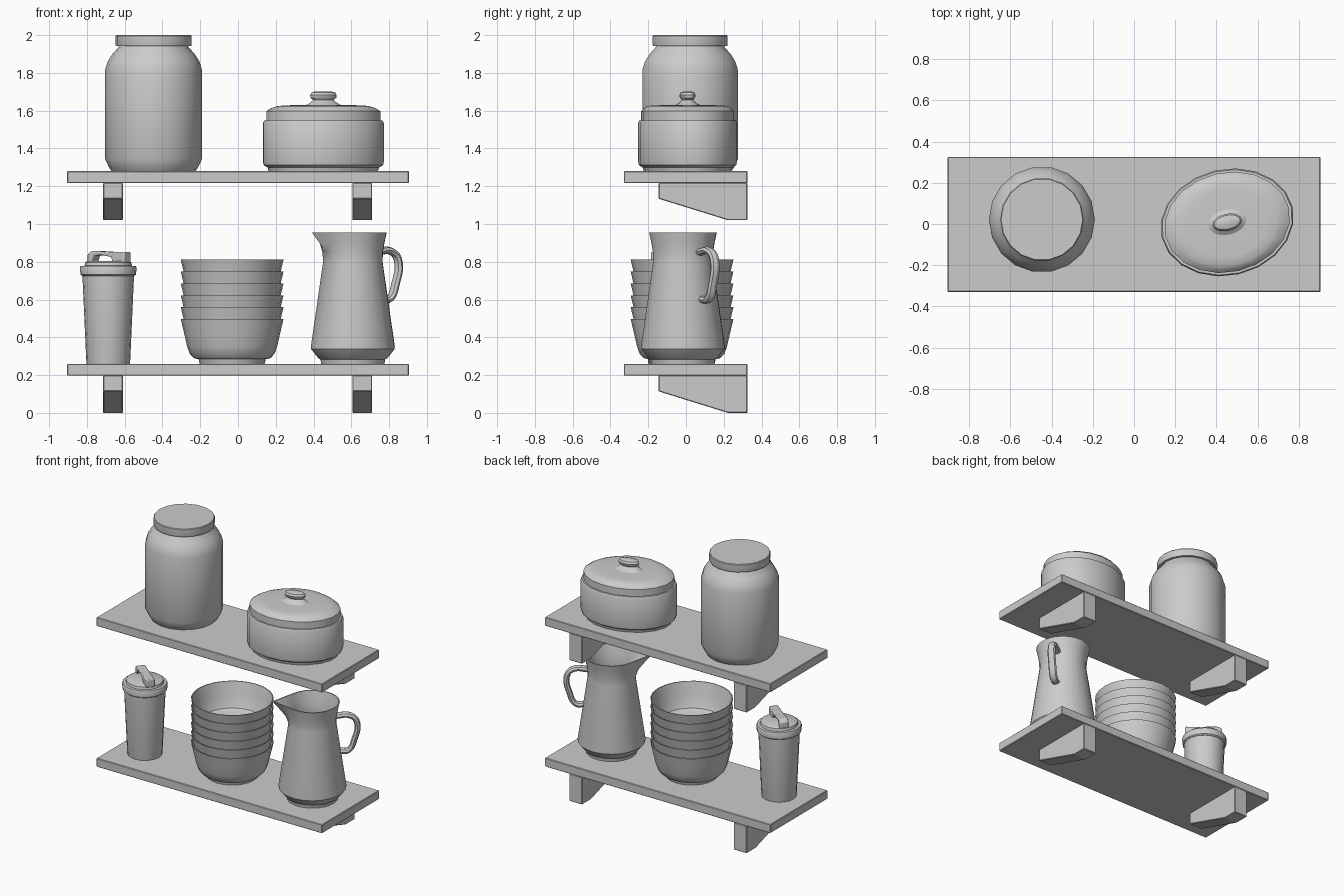
import bpy, bmesh, math
from mathutils import Matrix, Vector

if "Cube" in bpy.data.objects:
    bpy.data.objects.remove(bpy.data.objects["Cube"])


def finish(name, bm, loc=(0, 0, 0), turn=0, smooth=True, bevel=0):
    bmesh.ops.recalc_face_normals(bm, faces=bm.faces)
    mesh = bpy.data.meshes.new(name)
    bm.to_mesh(mesh)
    bm.free()
    if smooth:
        mesh.shade_smooth()
        mesh.set_sharp_from_angle(angle=math.radians(32))
    ob = bpy.data.objects.new(name, mesh)
    bpy.context.collection.objects.link(ob)
    ob.location = loc
    ob.rotation_euler.z = turn
    if bevel:
        mod = ob.modifiers.new("bevel", 'BEVEL')
        mod.width = bevel
        mod.segments = 2 if smooth else 1
    return ob


def lathe(name, profile, loc, sides=20, turn=0, shape=None):
    """Stack rings of (r, z) or (rx, ry, z); both ends are capped."""
    bm = bmesh.new()
    rings = []
    for p in profile:
        rx, ry, z = p if len(p) == 3 else (p[0], p[0], p[1])
        ring = []
        for i in range(sides):
            t = 2 * math.pi * i / sides
            k = shape(t, z) if shape else 1
            ring.append(bm.verts.new((rx * k * math.cos(t), ry * k * math.sin(t), z)))
        rings.append(ring)
    for a, b in zip(rings, rings[1:]):
        for i in range(sides):
            j = (i + 1) % sides
            bm.faces.new((a[i], a[j], b[j], b[i]))
    bm.faces.new(rings[0][::-1])
    bm.faces.new(rings[-1])
    return finish(name, bm, loc, turn)


def prism(name, outline, width, loc, turn=0, smooth=False, bevel=0.004):
    """Extrude a (u, z) outline sideways; u runs along local x."""
    bm = bmesh.new()
    face = bm.faces.new([bm.verts.new((u, -width / 2, z)) for u, z in outline])
    new = bmesh.ops.extrude_face_region(bm, geom=[face])["geom"]
    bmesh.ops.translate(bm, vec=(0, width, 0),
                        verts=[v for v in new if isinstance(v, bmesh.types.BMVert)])
    return finish(name, bm, loc, turn, smooth, bevel)


# Two shelves, each on two tapered brackets
BRACKET = [(-0.145, 0.198), (-0.145, 0.114), (0.222, 0), (0.325, 0), (0.325, 0.198)]
for level, z in (("lower", 0), ("upper", 1.02)):
    prism(level + "_shelf", [(-0.905, 0.197), (0.905, 0.197), (0.905, 0.26), (-0.905, 0.26)],
          0.655, (0, -0.002, z))
    for side, x in (("left", -0.662), ("right", 0.658)):
        prism(f"{level}_{side}_bracket", BRACKET, 0.105, (x, 0, z), math.pi / 2)

# Storage jar and its lid
JAR = (-0.447, 0.022, 0)
lathe("jar", [(0.222, 1.28), (0.236, 1.30), (0.257, 1.345), (0.257, 1.815), (0.243, 1.86),
              (0.218, 1.90), (0.186, 1.935), (0.18, 1.95)], JAR, 18)
lathe("jar_lid", [(0.2, 1.943), (0.202, 1.95), (0.202, 1.995), (0.198, 2.0)], JAR, 18)

# Oval casserole with a lid and knob, turned slightly
DISH, TILT = (0.452, 0.008, 0), math.radians(13)
lathe("casserole", [(0.295, 0.228, 1.28), (0.3, 0.233, 1.298), (0.322, 0.254, 1.312),
                    (0.326, 0.258, 1.33), (0.326, 0.258, 1.535), (0.32, 0.252, 1.547)],
      DISH, 20, TILT)
lathe("casserole_lid", [(0.308, 0.242, 1.54), (0.308, 0.242, 1.597), (0.28, 0.228, 1.614),
                        (0.242, 0.212, 1.625), (0.2, 0.17, 1.628), (0.105, 0.072, 1.631)],
      DISH, 20, TILT)
lathe("casserole_knob", [(0.105, 0.072, 1.625), (0.075, 0.044, 1.64), (0.056, 0.028, 1.657),
                         (0.07, 0.038, 1.668), (0.072, 0.041, 1.682), (0.064, 0.034, 1.696),
                         (0.045, 0.018, 1.702)], DISH, 20, TILT)

# Stack of six open bowls
BOWL = [(0.172, 0), (0.178, 0.024), (0.203, 0.03), (0.224, 0.052), (0.238, 0.09),
        (0.255, 0.165), (0.272, 0.237), (0.266, 0.237), (0.247, 0.165), (0.23, 0.1),
        (0.214, 0.065), (0.18, 0.05)]
for n in range(6):
    lathe(f"bowl_{n + 1}", BOWL, (-0.031, -0.021, 0.26 + n * 0.0628), 24)

# Travel tumbler: cup, collar, cap and flip strap
CUP = (-0.687, -0.085, 0)
lathe("tumbler_cup", [(0.114, 0.26), (0.116, 0.268), (0.137, 0.735)], CUP)
lathe("tumbler_collar", [(0.138, 0.725), (0.147, 0.732), (0.15, 0.77), (0.146, 0.778),
                         (0.126, 0.779), (0.122, 0.797), (0.112, 0.803)], CUP)
STRAP = [(-0.118, 0.795), (-0.118, 0.84), (-0.095, 0.856), (-0.04, 0.856), (0.04, 0.852),
         (0.13, 0.852), (0.13, 0.795), (0.05, 0.795), (0.04, 0.825), (-0.03, 0.836),
         (-0.075, 0.832), (-0.09, 0.795)]
prism("tumbler_strap", STRAP, 0.06, CUP, math.radians(-38), True, 0.006)

# Pitcher: lathed body whose rim is drawn out to a spout on local -x
JUG, AIM = (0.608, -0.016, 0), math.radians(35)


def spout(t, z):
    away = abs(t - math.pi)
    half = math.acos(0.18 / 0.265)
    pull = min(1, max(0, (z - 0.80) / 0.14)) ** 1.5
    return 1 + pull * (math.cos(0) / math.cos(half - away) - 1) if away < half else 1


lathe("pitcher", [(0.168, 0.26), (0.172, 0.283), (0.182, 0.288), (0.222, 0.338), (0.223, 0.352),
                  (0.158, 0.80), (0.16, 0.85), (0.168, 0.9), (0.18, 0.956), (0.172, 0.956),
                  (0.16, 0.9), (0.152, 0.85), (0.15, 0.80), (0.213, 0.36), (0.19, 0.31)],
      JUG, 24, AIM, spout)

# Pitcher handle: a rounded strap swept along a bent path
curve = bpy.data.curves.new("pitcher_handle", 'CURVE')
curve.dimensions = '3D'
curve.bevel_depth, curve.bevel_resolution, curve.resolution_u = 0.02, 2, 5
curve.use_fill_caps = True
line = curve.splines.new('BEZIER')
PATH = [(0.155, 0.852), (0.245, 0.856), (0.29, 0.815), (0.275, 0.68), (0.235, 0.603), (0.18, 0.6)]
line.bezier_points.add(len(PATH) - 1)
for point, (r, z) in zip(line.bezier_points, PATH):
    point.co = (r, 0, z)
    point.handle_left_type = point.handle_right_type = 'AUTO'
handle = bpy.data.objects.new("pitcher_handle", curve)
bpy.context.collection.objects.link(handle)
handle.location, handle.rotation_euler.z, handle.scale.y = JUG, AIM, 1.35
bpy.context.view_layer.objects.active = handle
handle.select_set(True)
bpy.ops.object.convert(target='MESH')
bpy.ops.object.shade_smooth_by_angle(angle=math.radians(40))
